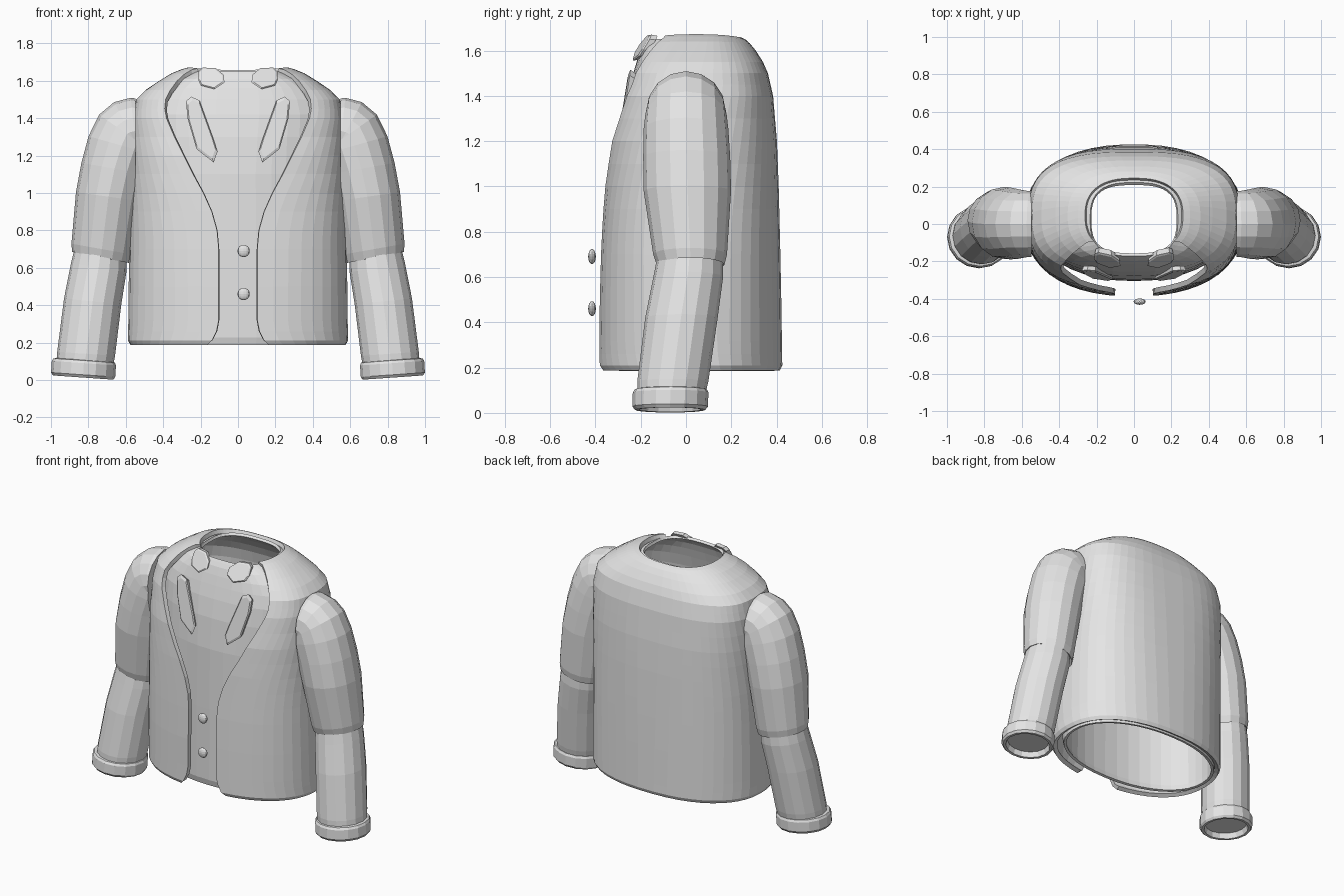
import bpy, bmesh, math
from mathutils import Vector

if "Cube" in bpy.data.objects:
    bpy.data.objects.remove(bpy.data.objects["Cube"])

cloth = bpy.data.materials.new("light_grey_cloth")
cloth.diffuse_color = (0.78, 0.78, 0.78, 1)
cloth.use_nodes = True
cloth.node_tree.nodes["Principled BSDF"].inputs["Base Color"].default_value = cloth.diffuse_color


def finish(name, bm, recalc=True):
    if recalc:
        bmesh.ops.recalc_face_normals(bm, faces=bm.faces)
    me = bpy.data.meshes.new(name)
    bm.to_mesh(me)
    bm.free()
    me.materials.append(cloth)
    ob = bpy.data.objects.new(name, me)
    bpy.context.collection.objects.link(ob)
    return ob


def loft(name, rings, closed=True, caps=False, thick=0.0, trim=None):
    bm = bmesh.new()
    rows = [[bm.verts.new(p) for p in r] for r in rings]
    n = len(rows[0])
    for a, b in zip(rows, rows[1:]):
        for j in range(n if closed else n - 1):
            k = (j + 1) % n
            bm.faces.new((a[j], a[k], b[k], b[j]))
    if caps:
        bm.faces.new(rows[0][::-1])
        bm.faces.new(rows[-1])
    if trim:  # cut the armhole end flat
        bmesh.ops.bisect_plane(bm, geom=bm.verts[:] + bm.edges[:] + bm.faces[:],
                               plane_co=(trim, 0, 0), plane_no=(-trim, 0, 0), clear_outer=True)
        bmesh.ops.holes_fill(bm, edges=[e for e in bm.edges if e.is_boundary], sides=0)
    ob = finish(name, bm, caps)
    if thick:
        m = ob.modifiers.new("thickness", 'SOLIDIFY')
        m.thickness, m.offset, m.use_even_offset = thick, -1, False
    return ob


def lerp_table(table, z):
    for a, b in zip(table, table[1:]):
        if z <= b[0]:
            f = max(0, (z - a[0]) / (b[0] - a[0]))
            return [p + (q - p) * f for p, q in zip(a[1:], b[1:])]
    return list(table[-1][1:])


def oval(z, rx, y0, y1, p, a, n, closed, dip=0.0):
    yc, b, pts = (y0 + y1) / 2, (y1 - y0) / 2, []
    for i in range(n):
        t = a + (2 * math.pi - 2 * a) * i / (n if closed else n - 1)
        s, c = math.sin(t), -math.cos(t)
        pts.append((rx * math.copysign(abs(s) ** (2 / p), s),
                    yc + b * math.copysign(abs(c) ** (2 / p), c), z - dip * c * c))
    return pts


# Jacket body: height, half width, front y, back y, squareness
body = [(.187, .575, -.375, .415, 2.3), (.21, .588, -.387, .426, 2.3), (.6, .584, -.382, .42, 2.4),
        (1.0, .574, -.364, .41, 2.6), (1.2, .57, -.348, .402, 2.75), (1.4, .564, -.306, .385, 2.85),
        (1.5, .545, -.272, .362, 2.8), (1.55, .495, -.248, .34, 2.7), (1.6, .42, -.22, .308, 2.6),
        (1.64, .355, -.193, .282, 2.5), (1.662, .3, -.17, .262, 2.5), (1.672, .262, -.155, .245, 2.5)]
# Half width of the front opening by height
opening = [(.187, .165), (.21, .14), (.26, .115), (.32, .103), (.5, .103), (.7, .103), (.8, .112),
           (.9, .14), (1.0, .185), (1.1, .24), (1.2, .29), (1.3, .34), (1.4, .383),
           (1.45, .392), (1.5, .387), (1.55, .362), (1.6, .325), (1.64, .285),
           (1.662, .25), (1.672, .215)]
rings = []
for z, w in opening:
    rx, y0, y1, p = lerp_table(body, z)
    a = math.asin(min(.98, (w / rx) ** (p / 2)))
    rings.append(oval(z, rx, y0, y1, p, a, 44, False, max(0, z - 1.6) * .2))
loft("jacket_body", rings, closed=False, thick=.028)

# Inner shirt: full tube with a neck hole
shirt = [(.186, .545, -.295, .39), (.226, .55, -.305, .395), (.7, .546, -.303, .39),
         (1.1, .53, -.297, .378), (1.3, .522, -.278, .36), (1.42, .51, -.255, .345),
         (1.5, .475, -.233, .325), (1.56, .42, -.215, .295), (1.61, .34, -.197, .262),
         (1.635, .27, -.182, .235), (1.65, .235, -.172, .222)]
loft("inner_shirt", [oval(z, rx, y0, y1, 2.15 + max(0, z - 1.2) * 1.5, 0, 40, True)
                     for z, rx, y0, y1 in shirt], thick=.018)


def sleeve_ring(c, rx, ry, tilt, side, n=16):
    t0 = math.radians(tilt)
    pts = []
    for i in range(n):
        t = 2 * math.pi * i / n
        u = rx * math.cos(t)
        pts.append((side * (c[0] + u * math.cos(t0)), c[1] + ry * math.sin(t), c[2] + u * math.sin(t0)))
    return pts


# Sleeve parts: centre, half width, half depth, tilt
upper = [((.72, .02, .68), .125, .12, 11), ((.733, .02, .655), .157, .15, 11),
         ((.728, .018, .7), .165, .163, 10), ((.692, .006, .98), .176, .193, 8),
         ((.66, .003, 1.13), .18, .192, 10), ((.622, 0, 1.253), .184, .187, 16),
         ((.594, 0, 1.315), .181, .18, 35), ((.577, 0, 1.325), .182, .178, 62),
         ((.555, 0, 1.33), .18, .176, 84), ((.51, 0, 1.33), .17, .17, 90)]
lower = [((.82, -.065, .08), .152, .15, 4), ((.812, -.058, .14), .155, .157, 4),
         ((.777, -.02, .42), .154, .16, 6), ((.745, .01, .6), .15, .154, 9),
         ((.733, .018, .69), .14, .145, 11)]
cuff = [((.826, -.07, .05), .135, .13, 4), ((.828, -.07, .014), .145, .138, 4),
        ((.828, -.07, .013), .162, .155, 4), ((.828, -.07, .028), .172, .167, 4),
        ((.824, -.068, .09), .172, .167, 4), ((.823, -.067, .104), .165, .159, 4),
        ((.822, -.066, .108), .14, .14, 4)]
for side, label in ((1, "right"), (-1, "left")):
    for part, rows in (("upper_sleeve", upper), ("lower_sleeve", lower), ("cuff", cuff)):
        loft(f"{label}_{part}", [sleeve_ring(*r, side) for r in rows], caps=True,
             trim=side * .548 if part == "upper_sleeve" else None)


def plate(name, outline, depth, thick, side):
    # thin pad with a slightly bevelled front face
    cx = sum(p[0] for p in outline) / len(outline)
    cz = sum(p[1] for p in outline) / len(outline)
    rows = []
    for s, off in ((.9, thick), (1, 0), (.88, -.006)):
        pts = [(cx + (x - cx) * s, cz + (z - cz) * s) for x, z in outline]
        rows.append([(side * x, depth(x, z) + off, z) for x, z in pts])
    loft(name, rows, caps=True)


# Lapel and collar pads
lapel = [(.278, 1.49), (.25, 1.515), (.206, 1.495), (.13, 1.285), (.11, 1.22),
         (.13, 1.163), (.222, 1.235), (.27, 1.4)]
collar = [(.21, 1.65), (.19, 1.67), (.12, 1.668), (.075, 1.63), (.073, 1.59),
          (.125, 1.555), (.2, 1.575), (.213, 1.605)]
for side, label in ((1, "right"), (-1, "left")):
    plate(f"{label}_lapel", lapel, lambda x, z: -.248 + (z - 1.5) * .15 + (x - .24) * .03, .025, side)
    plate(f"{label}_collar", collar, lambda x, z: -.222 + (z - 1.57) * .6 + (x - .14) * .2, .03, side)

# Front buttons
for i, z in enumerate((.69, .46)):
    bm = bmesh.new()
    bmesh.ops.create_uvsphere(bm, u_segments=12, v_segments=8, radius=1)
    for v in bm.verts:
        v.co = Vector((.03 + v.co.x * .033, -.415 + v.co.y * .017, z + v.co.z * .033))
    finish(f"button_{i + 1}", bm)
